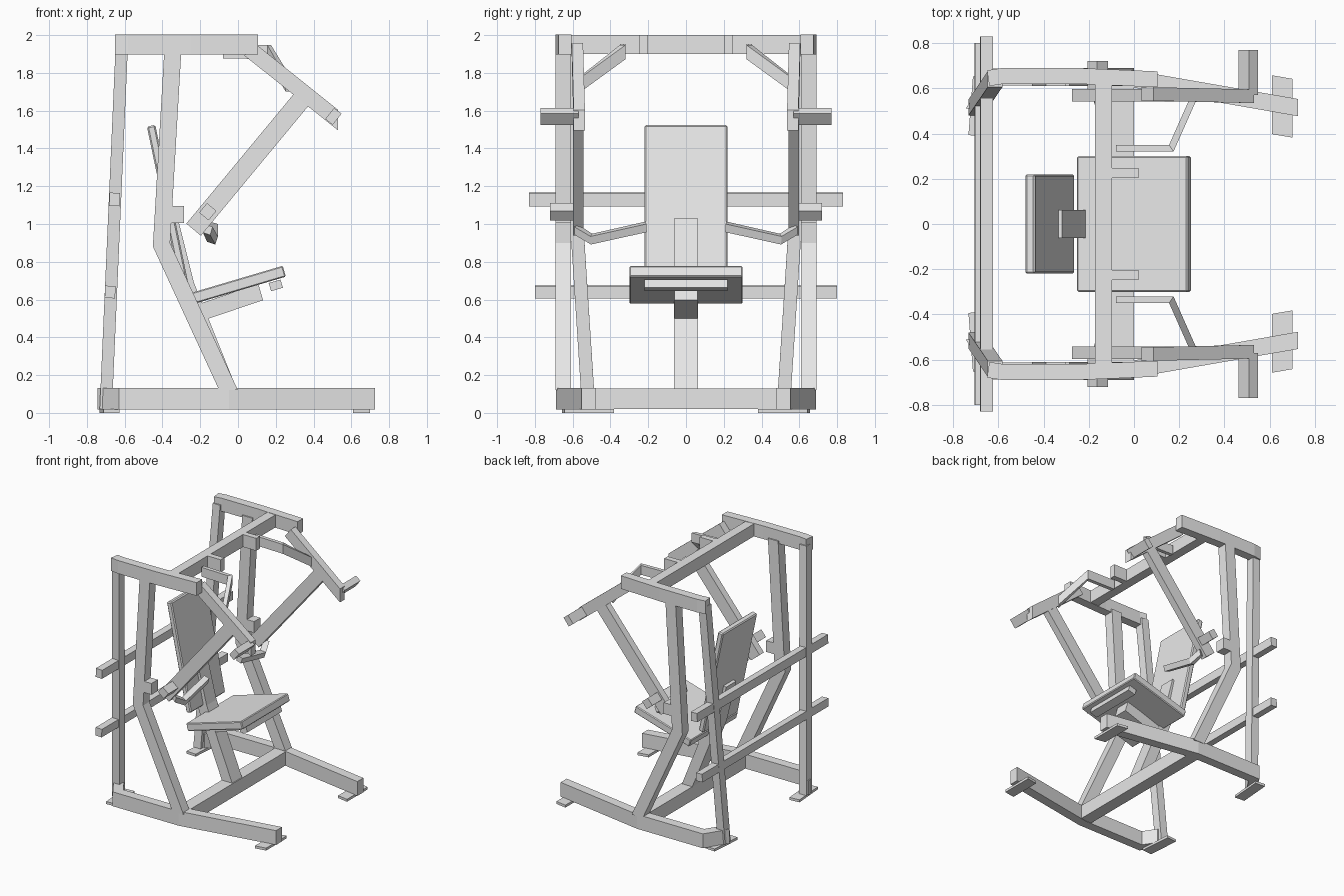
import bpy, bmesh, math
from mathutils import Vector as V

if "Cube" in bpy.data.objects:
    bpy.data.objects.remove(bpy.data.objects["Cube"])

GREY = bpy.data.materials.new("light grey")
GREY.diffuse_color = (0.8, 0.8, 0.8, 1)
GREY.use_nodes = True
GREY.node_tree.nodes["Principled BSDF"].inputs["Base Color"].default_value = GREY.diffuse_color
Y, Z = V((0, 1, 0)), V((0, 0, 1))


def bar(name, pts, a, b, n, cuts=(None, None), mirror=False):
    """Mitred rectangular tube: a wide in the bending plane, b wide along n."""
    pts = [V(p) for p in pts]
    bm = bmesh.new()
    rings = []
    for i, p in enumerate(pts):
        d0 = (pts[i] - pts[i - 1]).normalized() if i else None
        d1 = (pts[i + 1] - pts[i]).normalized() if i < len(pts) - 1 else None
        s = n.cross(d0 or d1).normalized()
        m = s
        if d0 and d1:
            m = (s + n.cross(d1).normalized()).normalized()
        elif d0 is None and cuts[0]:
            m = V(cuts[0])
        elif d1 is None and cuts[1]:
            m = V(cuts[1])
        m = m * (a / 2 / m.dot(s))
        k = n * (b / 2)
        rings.append([bm.verts.new(p + q) for q in (m + k, m - k, -m - k, -m + k)])
    for r, t in zip(rings, rings[1:]):
        for j in range(4):
            bm.faces.new((r[j], r[j - 1], t[j - 1], t[j]))
    bm.faces.new(rings[0])
    bm.faces.new(rings[-1])
    bmesh.ops.recalc_face_normals(bm, faces=bm.faces)
    me = bpy.data.meshes.new(name)
    bm.to_mesh(me)
    bm.free()
    me.materials.append(GREY)
    ob = bpy.data.objects.new(name, me)
    bpy.context.collection.objects.link(ob)
    if mirror:
        mod = ob.modifiers.new("mirror", 'MIRROR')
        mod.use_axis = (False, True, False)
    return ob


def soften(ob, w):
    mod = ob.modifiers.new("bevel", 'BEVEL')
    mod.width = w
    mod.segments = 1


# Side frames
bar("base_rail", [(-.70, .51, .075), (-.61, .65, .075), (-.05, .65, .075), (.725, .515, .075)],
    .075, .115, Z, ((1, 0, 0), (0, 1, 0)), True)
bar("rear_post", [(-.70, .515, .02), (-.615, .64, 1.95)], .065, .07, Y, ((1, 0, 0), None), True)
bar("front_upright", [(-.05, .65, .12), (-.405, .65, .89), (-.345, .65, 1.92)],
    .09, .08, Y, ((1, 0, 0), (1, 0, 0)), True)
bar("top_rail", [(-.645, .645, 1.95), (-.58, .655, 1.95), (-.25, .655, 1.95), (.105, .64, 1.95)],
    .07, .105, Z, (None, (0, 1, 0)), True)
bar("upright_stop", [(-.37, .65, 1.05), (-.285, .65, 1.05)], .08, .09, Z, mirror=True)

# Foot plates
bar("front_foot", [(.655, .39, .01), (.655, .65, .01)], .09, .02, Z, ((1, -.17, 0), (1, -.17, 0)), True)
bar("rear_foot", [(-.69, .39, .01), (-.67, .65, .01)], .085, .02, Z, mirror=True)

# Cross members
bar("base_crossbar", [(-.05, -.63, .075), (-.05, .63, .075)], .10, .11, Z)
bar("top_crossbar", [(-.135, -.63, 1.95), (-.135, .63, 1.95)], .075, .10, Z)
bar("crossbar_stop", [(-.12, .225, 1.95), (.02, .225, 1.95)], .045, .10, Z, mirror=True)
tilt = V((-.044, 0, 1)).normalized()
tilt = V((.044, 0, 1)).normalized()
bar("upper_storage_bar", [(-.653, -.83, 1.13), (-.653, .83, 1.13)], .055, .07, tilt)
bar("lower_storage_bar", [(-.677, -.80, .64), (-.677, .80, .64)], .055, .065, tilt)

# Press levers with load pegs and handles
bar("lever_top_arm", [(.06, .575, 1.925), (.53, .565, 1.55)], .085, .06, Y, (None, (0, 0, 1)), True)
bar("lever_long_arm", [(.345, .57, 1.67), (-.235, .57, .97)], .10, .055, Y, mirror=True)
slope = V((.78, 0, -.62)).normalized()
bar("load_peg", [(.505, .57, 1.57), (.505, .77, 1.57)], .075, .05, slope, mirror=True)
bar("lever_end_peg", [(-.16, .55, 1.065), (-.16, .72, 1.065)], .065, .065,
    V((.64, 0, .77)).normalized(), mirror=True)
bar("lower_handle", [(-.16, .58, .97), (-.135, .50, .92), (-.135, .21, .985)],
    .045, .045, V((.3, .05, .95)).normalized(), mirror=True)
bar("upper_handle", [(-.08, .335, 1.915), (.165, .335, 1.91), (.265, .56, 1.74)],
    .03, .075, Z, ((0, 1, 0), None), True)

# Seat, backrest and their support
sd = V((.49, 0, .145)).normalized()
sn = V((-sd.z, 0, sd.x))
soften(bar("seat", [V((-.245, 0, .605)), V((.245, 0, .75))], .60, .06, sn), .006)
bar("seat_tube", [(-.19, 0, .535), (.12, 0, .64)], .12, .09, sn)
bar("seat_cross_plate", [(.20, -.22, .675), (.20, .22, .675)], .065, .045, sn)
bar("seat_stem", [(-.05, 0, .12), (-.275, 0, .68), (-.36, 0, 1.02)], .085, .125, Y, ((1, 0, 0), None))
bd = V((-.185, 0, .82)).normalized()
bn = V((bd.z, 0, -bd.x))
soften(bar("backrest", [V((-.285, 0, .68)), V((-.46, 0, 1.52))], .44, .045, bn), .008)
